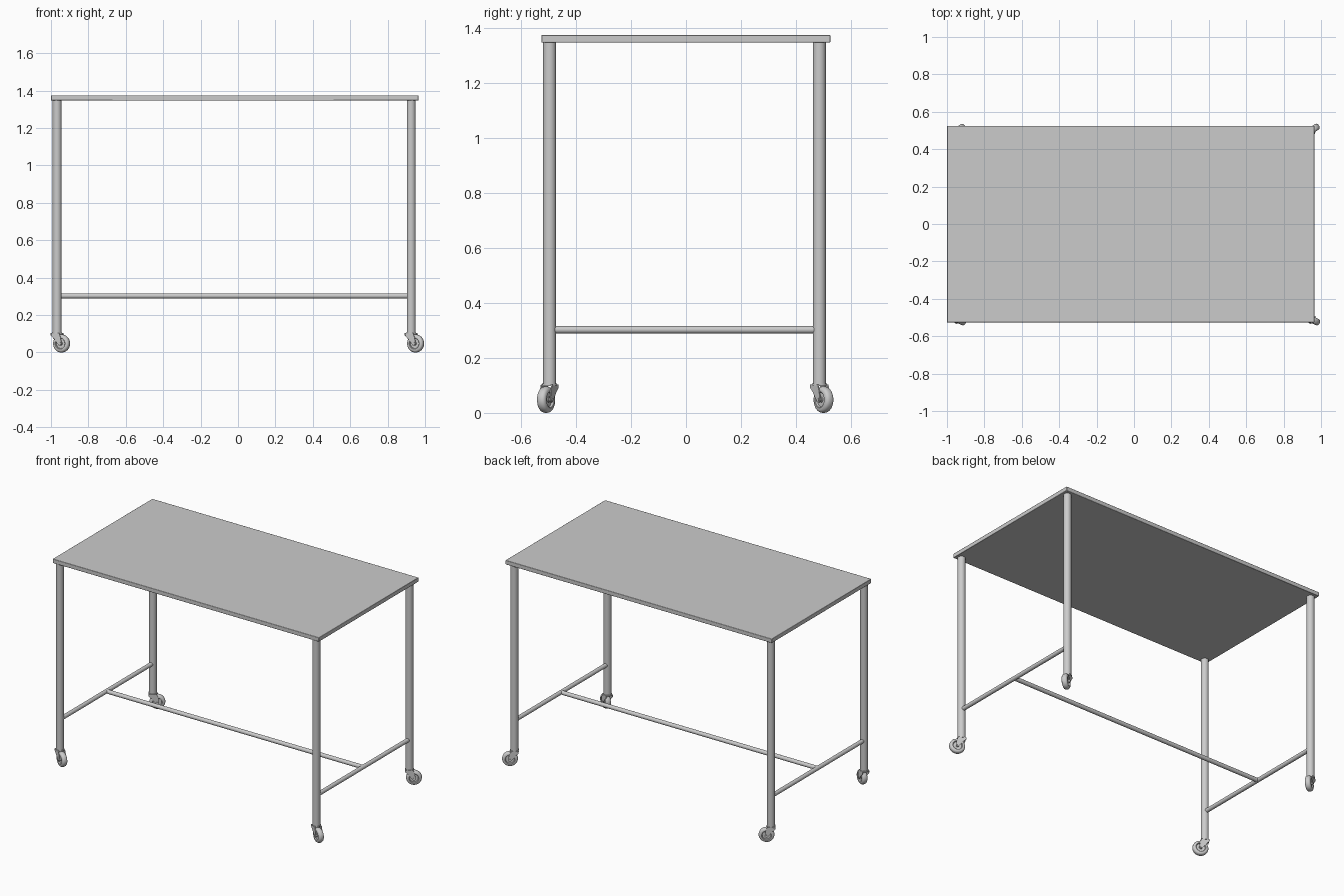
import bpy, bmesh, math
from mathutils import Matrix, Vector

if "Cube" in bpy.data.objects:
    bpy.data.objects.remove(bpy.data.objects["Cube"])

LEG_X = (-0.967, 0.926)
LEG_Y = (-0.496, 0.485)
LEG_R, RAIL_R, RAIL_Z = 0.0237, 0.0135, 0.3025
LEG_BOTTOM, TOP_BOTTOM, TOP = 0.103, 1.347, 1.375


def make(name, bm, matrix=None, bevel=0):
    bmesh.ops.recalc_face_normals(bm, faces=bm.faces)
    mesh = bpy.data.meshes.new(name)
    bm.to_mesh(mesh)
    bm.free()
    ob = bpy.data.objects.new(name, mesh)
    bpy.context.collection.objects.link(ob)
    if matrix:
        ob.matrix_world = matrix
    if bevel:
        mod = ob.modifiers.new("bevel", 'BEVEL')
        mod.width, mod.segments = bevel, 2
    bpy.ops.object.select_all(action='DESELECT')
    ob.select_set(True)
    bpy.context.view_layer.objects.active = ob
    bpy.ops.object.shade_smooth_by_angle(angle=math.radians(35))
    return ob


def tube(name, a, b, r, matrix=None):
    a, b = Vector(a), Vector(b)
    d = b - a
    bm = bmesh.new()
    bmesh.ops.create_cone(bm, cap_ends=True, segments=32, radius1=r, radius2=r, depth=d.length)
    place = Matrix.Translation((a + b) / 2) @ d.to_track_quat('Z', 'Y').to_matrix().to_4x4()
    bm.transform(place)
    return make(name, bm, matrix)


def box(name, lo, hi, bevel=0, matrix=None):
    lo, hi = Vector(lo), Vector(hi)
    bm = bmesh.new()
    bmesh.ops.create_cube(bm, size=1)
    bm.transform(Matrix.Translation((lo + hi) / 2) @ Matrix.Diagonal((*(hi - lo), 1)))
    return make(name, bm, matrix, bevel)


def lathe_y(name, profile, centre, matrix):
    # profile of (radius, y) spun about the wheel axle
    bm = bmesh.new()
    verts = [bm.verts.new((r, y, 0)) for r, y in profile]
    edges = [bm.edges.new(p) for p in zip(verts, verts[1:])]
    bmesh.ops.spin(bm, geom=verts + edges, cent=(0, 0, 0), axis=(0, 1, 0),
                   angle=math.tau, steps=40)
    bmesh.ops.remove_doubles(bm, verts=bm.verts, dist=1e-5)
    bm.transform(Matrix.Translation(centre))
    return make(name, bm, matrix)


def plate_y(name, points, y0, y1, matrix):
    bm = bmesh.new()
    face = bm.faces.new([bm.verts.new((x, y0, z)) for x, z in points])
    new = bmesh.ops.extrude_face_region(bm, geom=[face])["geom"]
    bmesh.ops.translate(bm, vec=(0, y1 - y0, 0),
                        verts=[v for v in new if isinstance(v, bmesh.types.BMVert)])
    return make(name, bm, matrix)


def caster(prefix, x, y, angle):
    # built rolling along local +x, then swivelled
    m = Matrix.Translation((x, y, 0)) @ Matrix.Rotation(math.radians(angle), 4, 'Z')
    R, W, trail = 0.048, 0.018, 0.027
    centre = (trail, 0, R)
    # rounded tyre with a recessed hub face
    half = [(0, 0.012), (0.009, 0.012), (0.010, 0.009), (0.026, 0.009), (0.028, 0.0165)]
    arc = [(0.030 + 0.018 * math.cos(t) ** 0.8, W * math.sin(t) ** 0.8)
           for t in (math.radians(90 - 11.25 * i) for i in range(8))]
    side = half + arc
    profile = side + [(R, 0)] + [(r, -w) for r, w in reversed(side)]
    lathe_y(prefix + "_wheel", profile, centre, m)
    tube(prefix + "_axle", (trail, -0.026, R), (trail, 0.026, R), 0.006, m)
    # fork cheeks sweep from the leg down to the axle
    end = [(trail + 0.011 * math.cos(t), R + 0.011 * math.sin(t))
           for t in (math.radians(205 + 22.5 * i) for i in range(9))]
    outline = [(-0.026, 0.103), (-0.026, 0.092), (-0.008, 0.075)] + end + \
              [(0.033, 0.078), (0.024, 0.103)]
    for s, tag in ((-1, "right"), (1, "left")):
        plate_y(f"{prefix}_fork_{tag}", outline, s * 0.0195, s * 0.0235, m)
    box(prefix + "_fork_bridge", (-0.026, -0.0235, 0.0975), (0.024, 0.0235, 0.103), 0, m)
    tube(prefix + "_swivel", (0, 0, 0.100), (0, 0, 0.106), 0.027, m)


# table top
box("table_top", (-1.0, -0.526, TOP_BOTTOM), (0.965, 0.525, TOP), 0.003)

# legs and casters
for x, xs in zip(LEG_X, ("left", "right")):
    for y, ys, angle in zip(LEG_Y, ("front", "back"), (-28, 34)):
        tube(f"{ys}_{xs}_leg", (x, y, LEG_BOTTOM), (x, y, TOP_BOTTOM + 0.005), LEG_R)
        caster(f"{ys}_{xs}_caster", x, y, angle)
    # side rail between front and back legs
    tube(f"{xs}_side_rail", (x, LEG_Y[0], RAIL_Z), (x, LEG_Y[1], RAIL_Z), RAIL_R)

# long rail joining the side rails
mid = sum(LEG_Y) / 2
tube("long_rail", (LEG_X[0], mid, RAIL_Z), (LEG_X[1], mid, RAIL_Z), RAIL_R)
